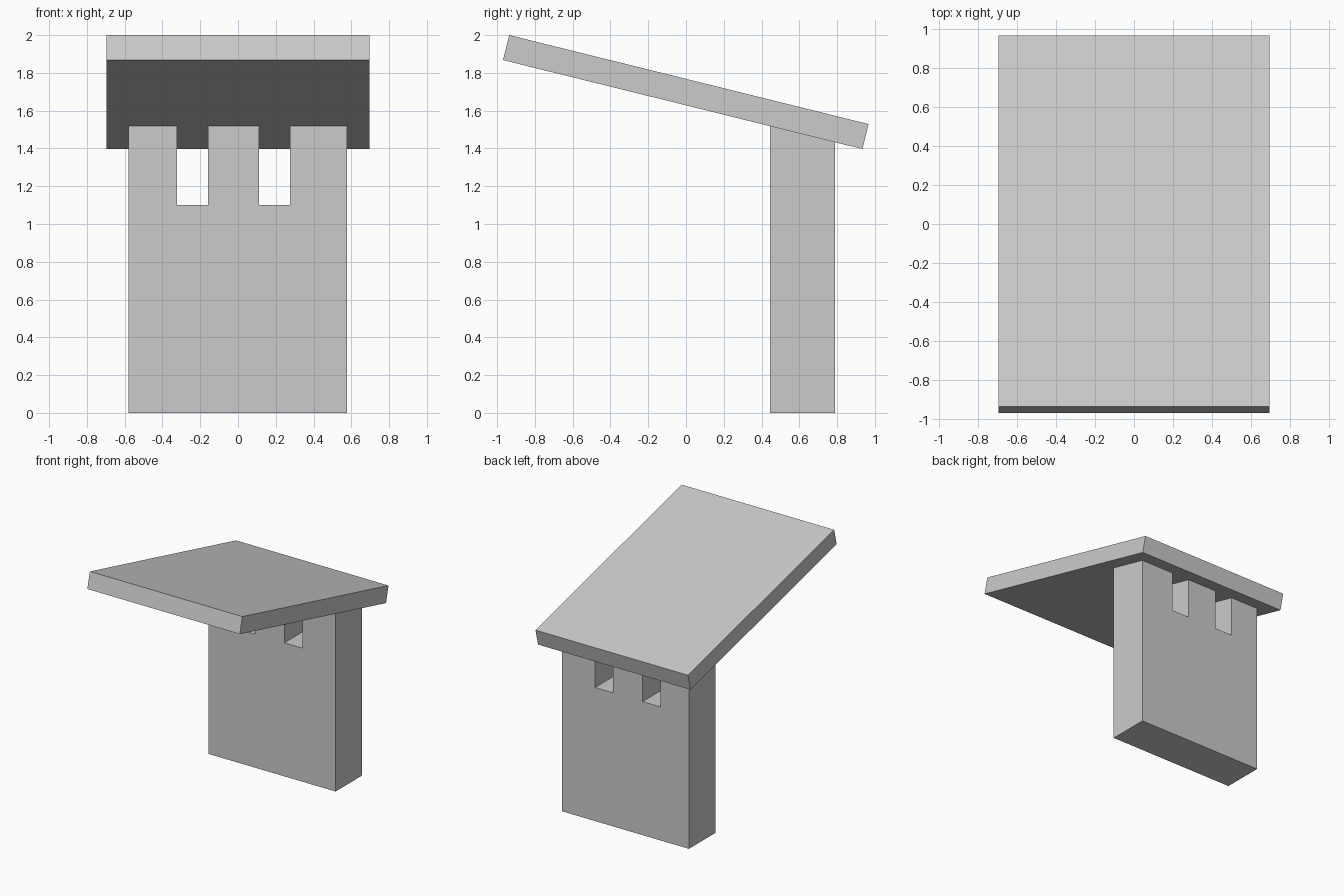
import bpy
import bmesh
from mathutils import Vector

cube = bpy.data.objects.get("Cube")
if cube:
    bpy.data.objects.remove(cube, do_unlink=True)

# One plain grey for the whole model
GREY = (0.6, 0.6, 0.6, 1.0)
grey = bpy.data.materials.new("plain grey")
grey.use_nodes = True
grey.diffuse_color = GREY
grey.node_tree.nodes["Principled BSDF"].inputs["Base Color"].default_value = GREY


def extruded(name, outline, offset):
    """Extrude a closed outline of 3D points into a solid part."""
    bm = bmesh.new()
    face = bm.faces.new([bm.verts.new(p) for p in outline])
    result = bmesh.ops.extrude_face_region(bm, geom=[face])
    moved = [v for v in result["geom"] if isinstance(v, bmesh.types.BMVert)]
    bmesh.ops.translate(bm, verts=moved, vec=Vector(offset))
    return bm


def finish(name, bm):
    bmesh.ops.recalc_face_normals(bm, faces=bm.faces)
    mesh = bpy.data.meshes.new(name)
    bm.to_mesh(mesh)
    bm.free()
    mesh.materials.append(grey)
    obj = bpy.data.objects.new(name, mesh)
    bpy.context.collection.objects.link(obj)
    return obj


# Sloping roof slab, drawn from the side and extruded across
HALF_WIDTH = 0.695
UNDER_FRONT, UNDER_BACK = (-0.969, 1.868), (0.934, 1.397)
side = [UNDER_FRONT, UNDER_BACK, (0.967, 1.529), (-0.936, 2.0)]
roof = extruded("roof_slab", [(-HALF_WIDTH, y, z) for y, z in side],
                (2 * HALF_WIDTH, 0, 0))
finish("roof_slab", roof)


def underside(y):
    """Height of the roof's lower face at depth y."""
    (y0, z0), (y1, z1) = UNDER_FRONT, UNDER_BACK
    return z0 + (z1 - z0) * (y - y0) / (y1 - y0)


# Wall with two notches, drawn from the front and extruded back
LEFT, RIGHT, FRONT, BACK = -0.58, 0.578, 0.445, 0.79
SILL, TOP = 1.10, 1.5
outline = [(RIGHT, 0), (LEFT, 0), (LEFT, TOP)]
for a, b in ((-0.323, -0.158), (0.111, 0.276)):
    outline += [(a, TOP), (a, SILL), (b, SILL), (b, TOP)]
outline.append((RIGHT, TOP))
wall = extruded("wall", [(x, FRONT, z) for x, z in outline], (0, BACK - FRONT, 0))

# Slant the wall tops so they seat just inside the roof
for v in wall.verts:
    if v.co.z > SILL + 0.1:
        v.co.z = underside(v.co.y) + 0.005
finish("wall", wall)
